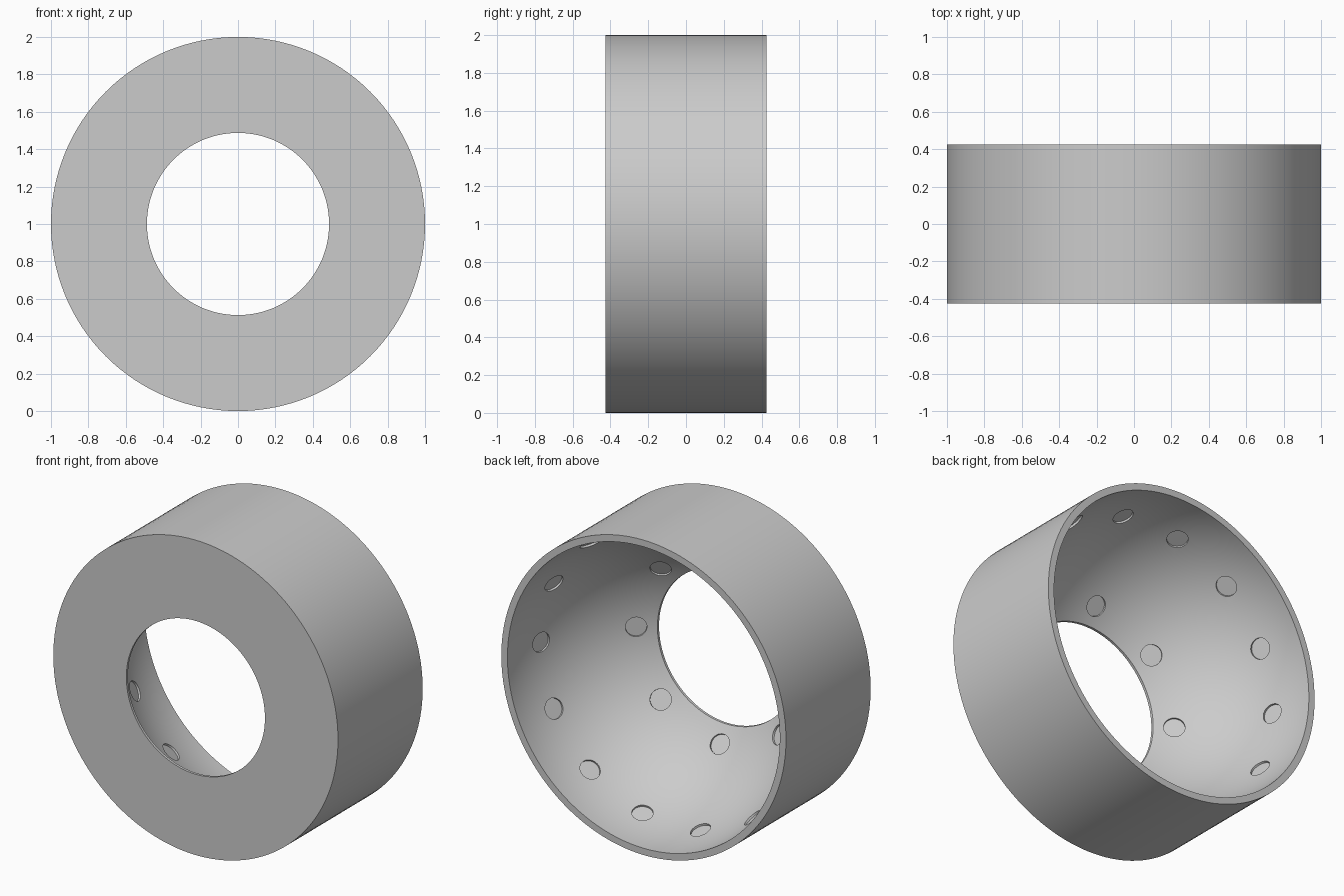
import bpy, bmesh, math
from mathutils import Matrix, Vector

cube = bpy.data.objects.get("Cube")
if cube:
    bpy.data.objects.remove(cube, do_unlink=True)

HALF = 0.425          # half the depth along y
BOWL_R = 0.957        # radius of the spherical inside
BOWL_Y = 0.415        # centre of the sphere
HOLE_R = 0.487
SEGMENTS = 128

gray = bpy.data.materials.new("light gray")
gray.use_nodes = True
color = (0.6, 0.6, 0.6, 1)
gray.diffuse_color = color
gray.node_tree.nodes["Principled BSDF"].inputs["Base Color"].default_value = color


def make_object(name, bm):
    bmesh.ops.recalc_face_normals(bm, faces=bm.faces)
    mesh = bpy.data.meshes.new(name)
    bm.to_mesh(mesh)
    bm.free()
    mesh.materials.append(gray)
    obj = bpy.data.objects.new(name, mesh)
    bpy.context.collection.objects.link(obj)
    obj.location.z = 1
    return obj


# Ring: closed (radius, y) profile with a spherical inside, lathed around y
start = math.acos(HOLE_R / BOWL_R)
steps = 24
profile = [(1, HALF), (1, -HALF), (HOLE_R, -HALF)]
for i in range(steps + 1):
    a = start * (1 - i / steps)
    profile.append((BOWL_R * math.cos(a), BOWL_Y - BOWL_R * math.sin(a)))
profile.append((BOWL_R, HALF))

bm = bmesh.new()
rings = []
for s in range(SEGMENTS):
    t = 2 * math.pi * s / SEGMENTS
    rings.append([bm.verts.new((r * math.cos(t), y, r * math.sin(t))) for r, y in profile])
for s in range(SEGMENTS):
    a, b = rings[s], rings[(s + 1) % SEGMENTS]
    for i in range(len(profile)):
        j = (i + 1) % len(profile)
        bm.faces.new((a[i], a[j], b[j], b[i]))
ring = make_object("bowl_ring", bm)

# Shallow round pockets: two rows (count, y) pointing at the sphere centre
bm = bmesh.new()
pocket_depth, length = 0.01, 0.1
for count, y in ((14, 0.145), (8, -0.34)):
    drop = y - BOWL_Y
    r = math.sqrt(BOWL_R ** 2 - drop ** 2)
    for k in range(count):
        t = 2 * math.pi * k / count
        out = Vector((r * math.cos(t), drop, r * math.sin(t))).normalized()
        place = Vector((0, BOWL_Y, 0)) + out * (BOWL_R + pocket_depth - length / 2)
        turn = out.to_track_quat('Z', 'Y').to_matrix().to_4x4()
        bmesh.ops.create_cone(bm, cap_ends=True, segments=32, radius1=0.062,
                              radius2=0.062, depth=length,
                              matrix=Matrix.Translation(place) @ turn)
cutter = make_object("pocket_cutter", bm)
cutter.hide_render = True

cut = ring.modifiers.new("pockets", 'BOOLEAN')
cut.operation = 'DIFFERENCE'
cut.solver = 'EXACT'
cut.object = cutter

bpy.ops.object.select_all(action='DESELECT')
ring.select_set(True)
bpy.context.view_layer.objects.active = ring
bpy.ops.object.modifier_apply(modifier=cut.name)
bpy.data.objects.remove(cutter, do_unlink=True)
bpy.ops.object.shade_smooth_by_angle(angle=math.radians(30))
